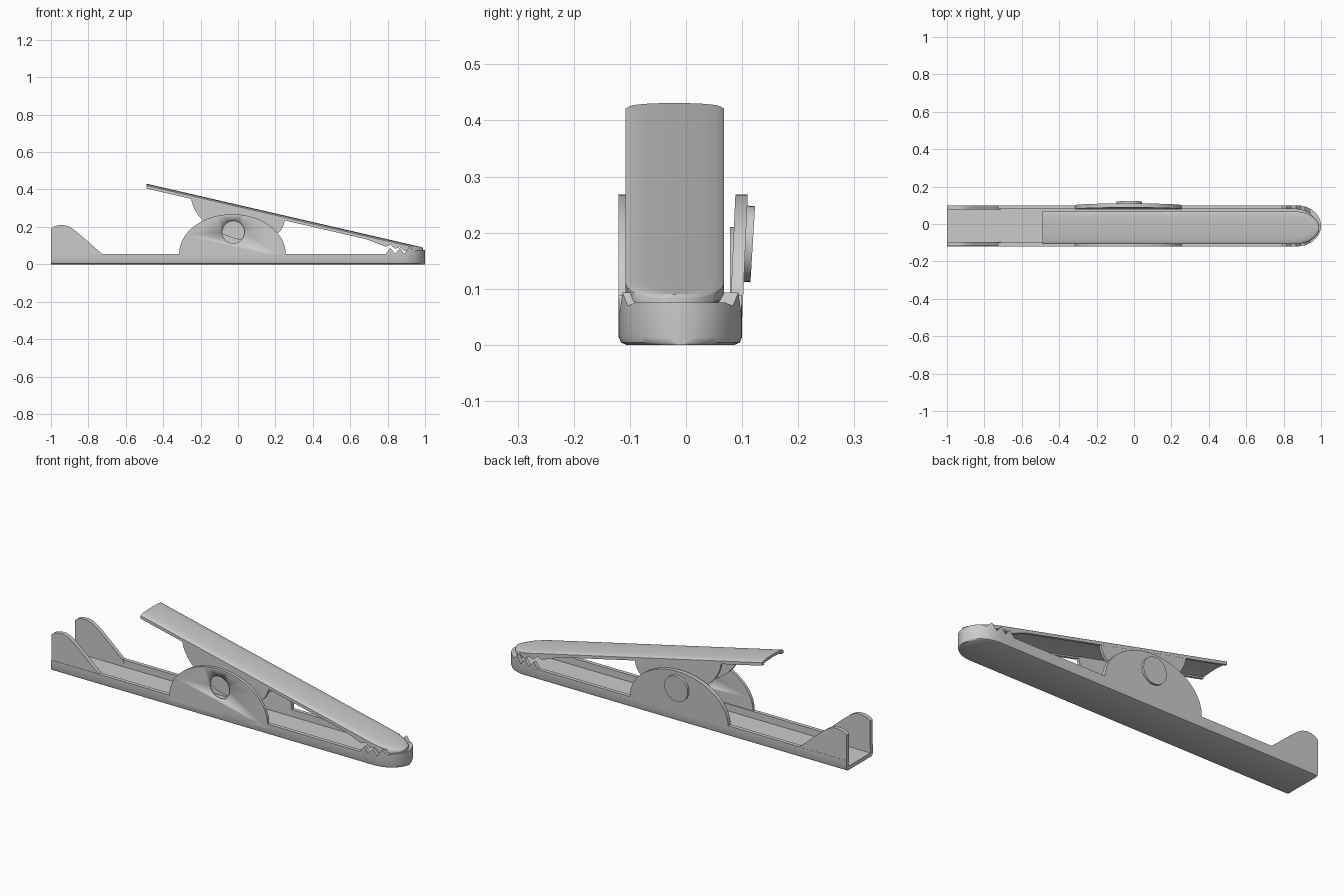
import bpy, bmesh, math
from mathutils import Matrix

if "Cube" in bpy.data.objects:
    bpy.data.objects.remove(bpy.data.objects["Cube"])


def finish(name, bm, angle=40):
    bmesh.ops.recalc_face_normals(bm, faces=bm.faces)
    me = bpy.data.meshes.new(name)
    bm.to_mesh(me)
    bm.free()
    ob = bpy.data.objects.new(name, me)
    bpy.context.collection.objects.link(ob)
    bpy.ops.object.select_all(action='DESELECT')
    ob.select_set(True)
    bpy.context.view_layer.objects.active = ob
    bpy.ops.object.shade_smooth_by_angle(angle=math.radians(angle))
    return ob


def loft(name, rings):
    bm = bmesh.new()
    vs = [[bm.verts.new(p) for p in r] for r in rings]
    n = len(vs[0])
    for a, b in zip(vs, vs[1:]):
        for i in range(n):
            j = (i + 1) % n
            bm.faces.new((a[i], a[j], b[j], b[i]))
    bm.faces.new(vs[0])
    bm.faces.new(vs[-1])
    return finish(name, bm)


def plate(name, outline, y0, y1, lean=0.0):
    # extruded xz outline; lean tips the top outward in y
    bm = bmesh.new()
    f = bm.faces.new([bm.verts.new((x, y0 + lean * z, z)) for x, z in outline])
    ext = bmesh.ops.extrude_face_region(bm, geom=[f])
    for v in ext['geom']:
        if isinstance(v, bmesh.types.BMVert):
            v.co.y += y1 - y0
    return finish(name, bm)


def tip_width(x, tip, length, w):
    # half width of a jaw with an elliptical rounded tip
    u = (x - (tip - length)) / length
    return w if u <= 0 else w * math.sqrt(max(0.0, 1 - u * u))


def stations(start, tip, teeth_from, pitch):
    xs = [start + (teeth_from - start) * i / 12 for i in range(13)]
    x = teeth_from + pitch / 2
    while x < tip - 0.075:
        xs.append(x)
        x += pitch / 2
    xs += [tip - d for d in (.07, .06, .05, .04, .03, .022, .015, .009, .004, .001, .0001)]
    return xs


TEETH, PITCH = 0.79, 0.05


def tooth(x, high):
    # zigzag height along the biting edge
    if x <= TEETH or x > 0.94:
        return 0.0
    return high * (1 - abs(((x - TEETH) / PITCH) % 1 * 2 - 1))


# lower jaw: open-topped channel with toothed rim
rings = []
c = -0.01
for x in stations(-1, 1, TEETH, PITCH):
    w = tip_width(x, 1, 0.13, 0.11)
    wi = min(tip_width(x, 0.975, 0.12, 0.09), w) if x < 0.975 else 0.0
    b = min(0.014, w * 0.5)
    top = 0.056 + tooth(x, 0.032) + 0.02 * min(1, max(0, (x - 0.9) / 0.06))
    prof = [(-w, top), (-w, b), (-w + b * .3, b * .3), (-w + b, 0), (w - b, 0),
            (w - b * .3, b * .3), (w, b), (w, top), (wi, top), (wi, .02), (-wi, .02), (-wi, top)]
    rings.append([(x, c + y, z) for y, z in prof])
loft("lower_jaw", rings)

# upper jaw: sloping crowned channel facing down
SLOPE = 0.2305


def top_z(x):
    return 0.09 + (0.99 - x) * SLOPE


rings = []
c = -0.02
for x in stations(-0.49, 0.99, TEETH, PITCH):
    w = tip_width(x, 0.99, 0.13, 0.0875)
    wi = min(tip_width(x, 0.975, 0.12, 0.075), w) if x < 0.975 else 0.0
    zt = top_z(x)
    skirt = 0.026 + tooth(x + PITCH / 2, 0.016)
    k = [-1, -.96, -.85, -.6, -.3, 0, .3, .6, .85, .96, 1]
    prof = [(w * t, -0.004 * t * t - 0.006 * abs(t) ** 12) for t in k]
    prof += [(w, -skirt), (wi, -skirt), (wi, -.018), (0, -.013), (-wi, -.018), (-wi, -skirt), (-w, -skirt)]
    rings.append([(x, c + y, zt + z) for y, z in prof])
loft("upper_jaw", rings)

# lower pivot ears
dome = [(-0.315, 0.03)] + [(-0.03 - 0.285 * math.cos(math.pi * i / 32),
                            0.055 + 0.213 * math.sin(math.pi * i / 32)) for i in range(33)] + [(0.255, 0.03)]
front_ear = plate("pivot_ear_front", dome, -0.12, -0.105)
plate("pivot_ear_back", dome, 0.076, 0.098, 0.045)

# rivet hole in the front ear
bm = bmesh.new()
bmesh.ops.create_cone(bm, cap_ends=True, segments=32, radius1=0.06, radius2=0.06, depth=0.1,
                      matrix=Matrix.Translation((-0.025, -0.14, 0.172)) @ Matrix.Rotation(math.pi / 2, 4, 'X'))
cutter = finish("rivet_hole_cutter", bm)
cutter.hide_render = True
cutter.hide_viewport = True
mod = front_ear.modifiers.new("hole", 'BOOLEAN')
mod.operation = 'DIFFERENCE'
mod.object = cutter

# rivet head on the back ear
bm = bmesh.new()
bmesh.ops.create_cone(bm, cap_ends=True, segments=32, radius1=0.068, radius2=0.068, depth=0.016,
                      matrix=Matrix.Translation((-0.025, 0.111, 0.18)) @ Matrix.Rotation(math.pi / 2 - 0.06, 4, 'X'))
finish("rivet_head", bm)

# upper pivot ears hang from the upper jaw
hang = []
for i in range(33):
    a = math.pi * i / 32
    x = -0.25 * math.cos(a)
    hang.append((x, top_z(x) - 0.015 - 0.17 * math.sin(a)))
plate("upper_ear_front", hang, -0.104, -0.09)
plate("upper_ear_back", hang, 0.054, 0.067)

# rear wire tabs
tab = [(-1, 0.04), (-1, 0.19), (-0.985, 0.202), (-0.96, 0.209), (-0.93, 0.21), (-0.905, 0.202),
       (-0.88, 0.187), (-0.85, 0.163), (-0.8, 0.12), (-0.755, 0.08), (-0.725, 0.055), (-0.715, 0.04)]
plate("rear_tab_front", tab, -0.118, -0.096)
plate("rear_tab_back", tab, 0.078, 0.099)
